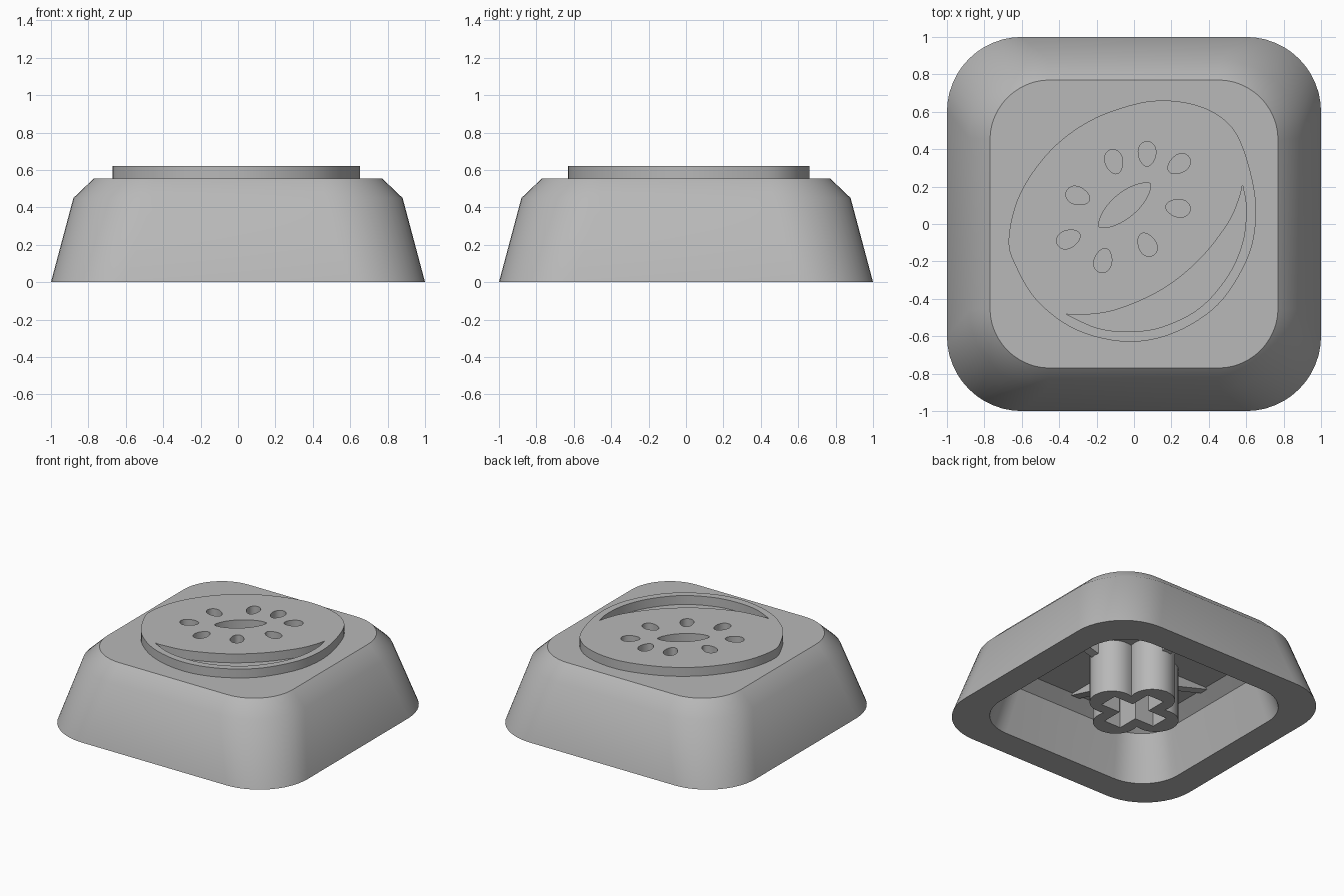
import bpy, bmesh, math
from math import sin, cos, pi, radians
from mathutils import Vector, Matrix

cube = bpy.data.objects.get("Cube")
if cube:
    bpy.data.objects.remove(cube, do_unlink=True)

grey = bpy.data.materials.new("plain_grey")
grey.use_nodes = True
GREY = (0.48, 0.48, 0.48, 1)
grey.diffuse_color = GREY
for node in grey.node_tree.nodes:
    if node.type == 'BSDF_PRINCIPLED':
        node.inputs["Base Color"].default_value = GREY


def activate(ob):
    bpy.ops.object.select_all(action='DESELECT')
    ob.select_set(True)
    bpy.context.view_layer.objects.active = ob


def finish(ob, smooth=True):
    bm = bmesh.new()
    bm.from_mesh(ob.data)
    bmesh.ops.remove_doubles(bm, verts=bm.verts, dist=0.0002)
    bmesh.ops.recalc_face_normals(bm, faces=bm.faces)
    bm.to_mesh(ob.data)
    bm.free()
    ob.data.materials.clear()
    ob.data.materials.append(grey)
    activate(ob)
    if smooth:
        bpy.ops.object.shade_smooth_by_angle(angle=radians(35))


def mesh_object(name, bm):
    me = bpy.data.meshes.new(name)
    bm.to_mesh(me)
    bm.free()
    ob = bpy.data.objects.new(name, me)
    bpy.context.collection.objects.link(ob)
    return ob


def extruded(name, loops, z0, z1):
    """Flat outline with holes, raised from z0 to z1."""
    cu = bpy.data.curves.new(name, 'CURVE')
    cu.dimensions = '2D'
    cu.fill_mode = 'BOTH'
    cu.extrude = (z1 - z0) / 2
    for loop in loops:
        sp = cu.splines.new('POLY')
        sp.points.add(len(loop) - 1)
        for p, (x, y) in zip(sp.points, loop):
            p.co = (x, y, 0, 1)
        sp.use_cyclic_u = True
    ob = bpy.data.objects.new(name, cu)
    bpy.context.collection.objects.link(ob)
    activate(ob)
    bpy.ops.object.convert(target='MESH')
    ob = bpy.context.view_layer.objects.active
    ob.data.transform(Matrix.Translation((0, 0, (z0 + z1) / 2)))
    finish(ob)
    return ob


def spline(pts, closed=True, steps=6):
    """Smooth path through the given points."""
    pts = [Vector(p) for p in pts]
    n = len(pts)
    out = []
    for i in range(n if closed else n - 1):
        if closed:
            a, b, c, d = (pts[(i + k) % n] for k in (-1, 0, 1, 2))
        else:
            a, b, c, d = (pts[min(max(i + k, 0), n - 1)] for k in (-1, 0, 1, 2))
        for s in range(steps):
            t = s / steps
            out.append((b * 2 + (c - a) * t + (a * 2 - b * 5 + c * 4 - d) * t**2
                        + (b * 3 - a - c * 3 + d) * t**3) / 2)
    if not closed:
        out.append(pts[-1])
    return out


def rounded_square(half, r, steps=12):
    pts = []
    for q in range(4):
        sx, sy = ((1, 1), (-1, 1), (-1, -1), (1, -1))[q]
        for k in range(steps + 1):
            a = (q + k / steps) * pi / 2
            pts.append((sx * (half - r) + r * cos(a), sy * (half - r) + r * sin(a)))
    return pts


# Cap shell: rings of half width, corner radius, height, from top to inner ceiling
rings = [(0.77, 0.32, 0.555), (0.88, 0.42, 0.45), (1.0, 0.4, 0),
         (0.79, 0.31, 0), (0.7, 0.27, 0.33), (0.61, 0.2, 0.4)]
bm = bmesh.new()
loops = [[bm.verts.new((x, y, z)) for x, y in rounded_square(h, r)] for h, r, z in rings]
for a, b in zip(loops, loops[1:]):
    for i in range(len(a)):
        j = (i + 1) % len(a)
        bm.faces.new((a[i], a[j], b[j], b[i]))
bm.faces.new(loops[0])
bm.faces.new(loops[-1])
finish(mesh_object("cap_shell", bm))

# Raised fruit emblem with cut-outs
outline = spline([(0.18, 0.66), (0.35, 0.63), (0.48, 0.56), (0.57, 0.44), (0.64, 0.2),
                  (0.65, 0), (0.6, -0.2), (0.45, -0.43), (0.22, -0.58), (-0.03, -0.63),
                  (-0.3, -0.57), (-0.51, -0.42), (-0.63, -0.23), (-0.67, -0.08),
                  (-0.61, 0.16), (-0.45, 0.39), (-0.24, 0.55), (0, 0.64)])
crescent_in = spline([(-0.365, -0.48), (-0.3, -0.487), (-0.1, -0.46), (0.15, -0.35),
                      (0.35, -0.19), (0.5, 0), (0.56, 0.13), (0.58, 0.21)], False)
crescent_out = spline([(0.58, 0.21), (0.6, 0.08), (0.58, -0.1), (0.5, -0.28), (0.35, -0.45),
                       (0.15, -0.55), (-0.03, -0.575), (-0.2, -0.555), (-0.365, -0.48)], False)
crescent = crescent_in[:-1] + crescent_out[:-1]


def oval(cx, cy, length, width, degrees, power=1, taper=0.0, n=28):
    a = radians(degrees)
    pts = []
    for k in range(n):
        t = 2 * pi * k / n
        u = length * cos(t)
        v = math.copysign(abs(sin(t))**power, sin(t)) * width * (1 + taper * cos(t))
        pts.append((cx + u * cos(a) - v * sin(a), cy + u * sin(a) + v * cos(a)))
    return pts


core = oval(-0.05, 0.1, 0.18, 0.066, 40, 1.4)
seeds = [(-0.107, 0.333, 105), (0.07, 0.375, 90), (0.24, 0.32, 35), (0.235, 0.085, -8),
         (0.07, -0.11, -62), (-0.165, -0.195, 256), (-0.35, -0.08, 205), (-0.3, 0.15, 160)]
holes = [oval(x, y, 0.066, 0.047, a, 1, 0.15) for x, y, a in seeds]
extruded("fruit_emblem", [outline, crescent, core] + holes, 0.555, 0.622)

# Four-lobed stem with a cross-shaped socket
LOBE, R = 0.195, 0.155
t = (LOBE + math.sqrt(2 * R * R - LOBE * LOBE)) / 2
limit = math.atan2(t, t - LOBE)
stem, cross = [], []
ARM, W = 0.23, 0.07
for q in range(4):
    turn = Matrix.Rotation(q * pi / 2, 2)
    for k in range(16):
        a = limit * (2 * k / 16 - 1)
        stem.append(turn @ Vector((LOBE + R * cos(a), R * sin(a))))
    cross += [turn @ Vector(p) for p in ((ARM, -W), (ARM, W), (W, W))]
extruded("stem", [stem, cross], 0, 0.42)

# Gusset ribs between stem and ceiling
for q, side in enumerate(("left", "back", "right", "front")):
    bm = bmesh.new()
    profile = [(0.3, 0.3), (0.66, 0.4), (0.3, 0.42)]
    sides = [[bm.verts.new((x, y, z)) for x, z in profile] for y in (-0.035, 0.035)]
    bm.faces.new(sides[0])
    bm.faces.new(sides[1])
    for i in range(3):
        j = (i + 1) % 3
        bm.faces.new((sides[0][i], sides[0][j], sides[1][j], sides[1][i]))
    bm.transform(Matrix.Rotation(q * pi / 2, 4, 'Z'))
    finish(mesh_object(side + "_rib", bm), False)
